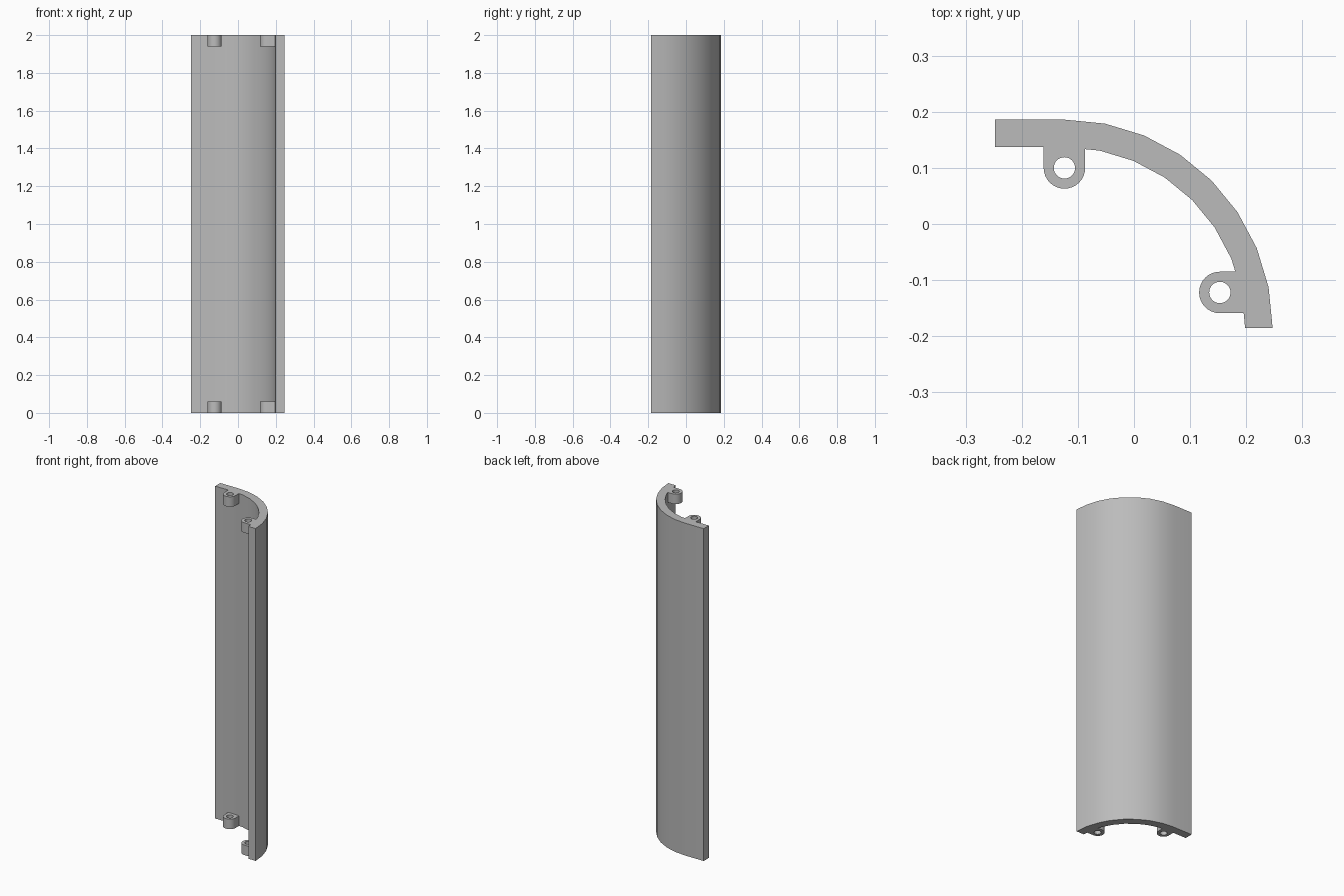
import bpy, bmesh
from math import sin, cos, pi, radians, sqrt
from mathutils import Matrix

default = bpy.data.objects.get("Cube")
if default:
    bpy.data.objects.remove(default, do_unlink=True)

HEIGHT = 2.0
CX, CY = -0.124, -0.185        # centre of the curved wall
R_OUT, R_IN = 0.371, 0.322
ARC_STEPS = 8

grey = bpy.data.materials.new("plain grey")
grey.use_nodes = True
COLOUR = (0.5, 0.5, 0.5, 1)
grey.diffuse_color = COLOUR
grey.node_tree.nodes["Principled BSDF"].inputs["Base Color"].default_value = COLOUR


def finish(name, bm):
    bmesh.ops.recalc_face_normals(bm, faces=bm.faces)
    mesh = bpy.data.meshes.new(name)
    bm.to_mesh(mesh)
    bm.free()
    mesh.materials.append(grey)
    obj = bpy.data.objects.new(name, mesh)
    bpy.context.collection.objects.link(obj)
    bpy.ops.object.select_all(action='DESELECT')
    obj.select_set(True)
    bpy.context.view_layer.objects.active = obj
    bpy.ops.object.shade_smooth_by_angle(angle=radians(30))
    return obj


def extrude_up(bm, height):
    result = bmesh.ops.extrude_face_region(bm, geom=bm.faces[:], use_keep_orig=True)
    verts = [g for g in result["geom"] if isinstance(g, bmesh.types.BMVert)]
    bmesh.ops.translate(bm, verts=verts, vec=(0, 0, height))


def strip(bm, outer, inner, closed=False):
    a = [bm.verts.new((x, y, 0)) for x, y in outer]
    b = [bm.verts.new((x, y, 0)) for x, y in inner]
    for i in range(len(a) if closed else len(a) - 1):
        j = (i + 1) % len(a)
        bm.faces.new((a[i], a[j], b[j], b[i]))


# Curved wall with a short straight flange
def wall_line(radius):
    arc = [radians(90 * (1 - i / ARC_STEPS)) for i in range(ARC_STEPS + 1)]
    return [(-0.248, CY + radius)] + [(CX + radius * cos(a), CY + radius * sin(a)) for a in arc]


bm = bmesh.new()
strip(bm, wall_line(R_OUT), wall_line(R_IN))
extrude_up(bm, HEIGHT)
finish("curved_wall", bm)


# Screw bosses: round at the free end, square where they meet the wall
def boss(name, x, y, z, turn, reach):
    r, hole, steps, height = 0.037, 0.019, 32, 0.06
    angles = [2 * pi * i / steps for i in range(steps)]
    outer = []
    for a in angles:
        if sin(a) > 1e-6:
            outer.append((max(-r, min(r, sqrt(2) * r * cos(a))),
                          reach * min(1, sqrt(2) * sin(a))))
        else:
            outer.append((r * cos(a), r * sin(a)))
    inner = [(hole * cos(a), hole * sin(a)) for a in angles]
    bm = bmesh.new()
    strip(bm, outer, inner, closed=True)
    extrude_up(bm, height)
    obj = finish(name, bm)
    obj.matrix_world = Matrix.Translation((x, y, z)) @ Matrix.Rotation(turn, 4, 'Z')


for level, z in (("bottom", 0), ("top", HEIGHT - 0.06)):
    boss(level + "_flange_boss", -0.124, 0.1, z, 0, 0.041)
    boss(level + "_edge_boss", 0.153, -0.122, z, -pi / 2, 0.047)
